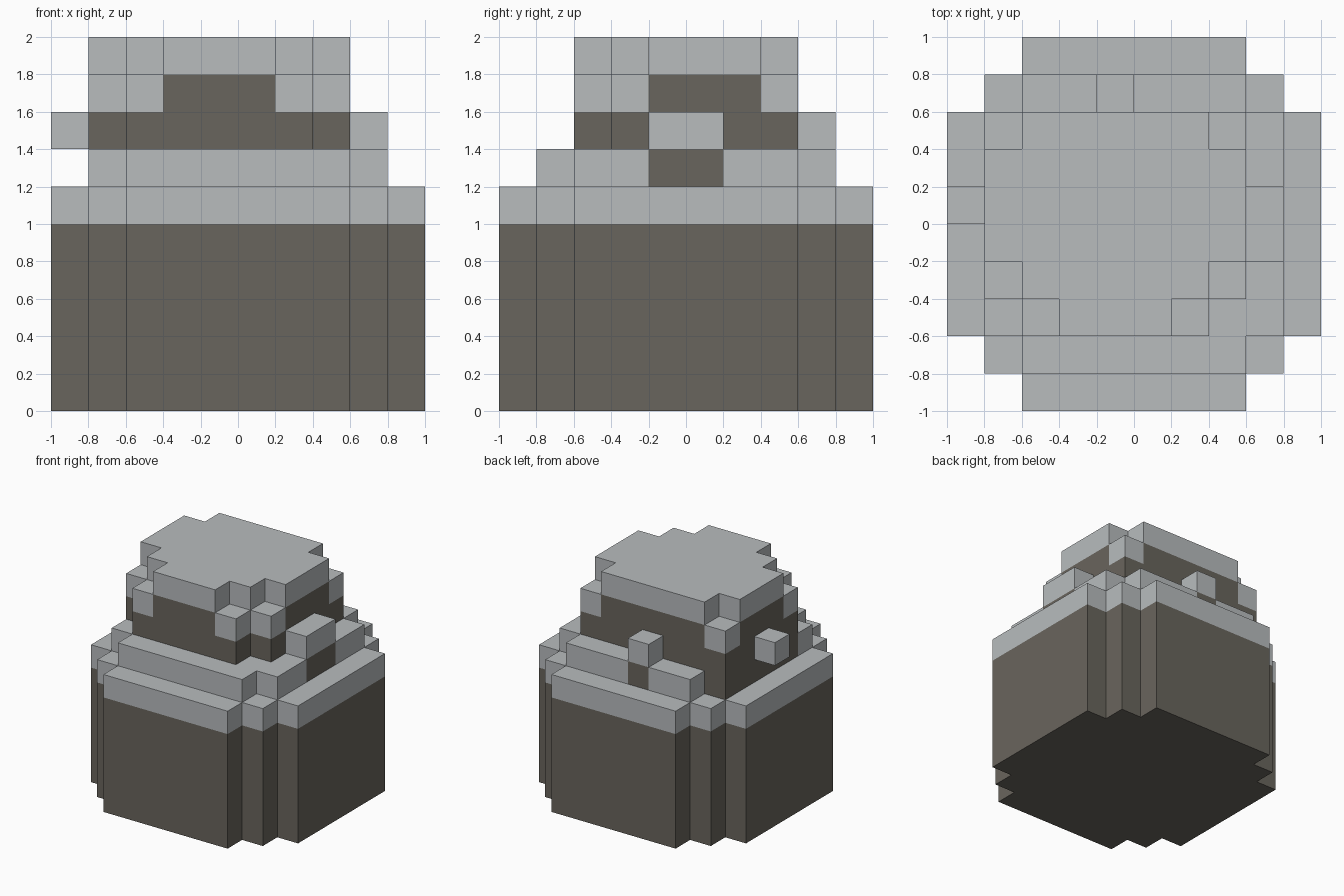
import bpy
import bmesh
from mathutils import Vector

old = bpy.data.objects.get("Cube")
if old:
    bpy.data.objects.remove(old, do_unlink=True)

UNIT = 0.2  # side of one block


def material(name, rgb):
    m = bpy.data.materials.new(name)
    m.use_nodes = True
    m.diffuse_color = (*rgb, 1)
    bsdf = next(n for n in m.node_tree.nodes if n.type == "BSDF_PRINCIPLED")
    bsdf.inputs["Base Color"].default_value = (*rgb, 1)
    bsdf.inputs["Roughness"].default_value = 0.9
    return m


STONE = material("dark stone", (0.141, 0.130, 0.109))
SNOW = material("pale snow", (0.479, 0.503, 0.515))


def area(*rects):
    """Set of grid cells covered by rectangles (x0, x1, y0, y1)."""
    return {(x, y) for x0, x1, y0, y1 in rects
            for x in range(x0, x1) for y in range(y0, y1)}


def build(name, cells, z0, z1, mat):
    """Extrude a set of grid cells into one closed blocky solid."""
    bm = bmesh.new()
    for x, y in cells:
        quad = [(x, y), (x + 1, y), (x + 1, y + 1), (x, y + 1)]
        low = [Vector((*p, z0)) * UNIT for p in quad]
        high = [Vector((*p, z1)) * UNIT for p in quad]
        bm.faces.new([bm.verts.new(v) for v in reversed(low)])
        bm.faces.new([bm.verts.new(v) for v in high])
        # side walls only where there is no neighbouring cell
        for i, (dx, dy) in enumerate([(0, -1), (1, 0), (0, 1), (-1, 0)]):
            if (x + dx, y + dy) not in cells:
                j = (i + 1) % 4
                wall = (low[i], low[j], high[j], high[i])
                bm.faces.new([bm.verts.new(v) for v in wall])
    bmesh.ops.remove_doubles(bm, verts=bm.verts, dist=0.001)
    bmesh.ops.dissolve_limit(bm, angle_limit=0.01, verts=bm.verts, edges=bm.edges)
    mesh = bpy.data.meshes.new(name)
    bm.to_mesh(mesh)
    bm.free()
    mesh.materials.append(mat)
    obj = bpy.data.objects.new(name, mesh)
    bpy.context.collection.objects.link(obj)


# Footprints
round_base = area((-5, 5, -3, 3), (-4, 4, -4, 4), (-3, 3, -5, 5))
ledge = area((-4, 4, -3, 3), (-3, 3, -4, 4))
bare_side = area((-4, -3, -2, 3))
right_stud = area((3, 4, -1, 1))
back_stud = area((-1, 0, 3, 4))
left_stud = area((-5, -4, 0, 1))
head = area((-4, 3, -3, 3)) - area((-4, -3, -3, -2), (2, 3, -3, -2))
corners = area((-4, -3, 2, 3), (2, 3, 2, 3), (-4, -3, -2, -1),
               (-3, -2, -3, -2), (2, 3, -2, -1), (1, 2, -3, -2))
bare_ledge = bare_side | right_stud | back_stud

# Lower body and its snowy rim
build("base", round_base, 0, 5, STONE)
build("base_rim", round_base, 5, 6, SNOW)

# Stepped ledge with bare patches
build("ledge", ledge - bare_ledge, 6, 7, SNOW)
build("ledge_bare_patches", bare_ledge, 6, 7, STONE)

# Upper body, snowy corner blocks and cap
build("upper_body", head, 7, 8, STONE)
build("upper_core", head - corners, 8, 9, STONE)
build("corner_blocks", corners, 8, 9, SNOW)
build("cap", head - corners, 9, 10, SNOW)

# Blocks standing out from the sides
for name, cells in (("right_block", right_stud), ("back_block", back_stud),
                    ("left_block", left_stud)):
    build(name, cells, 7, 8, SNOW)
